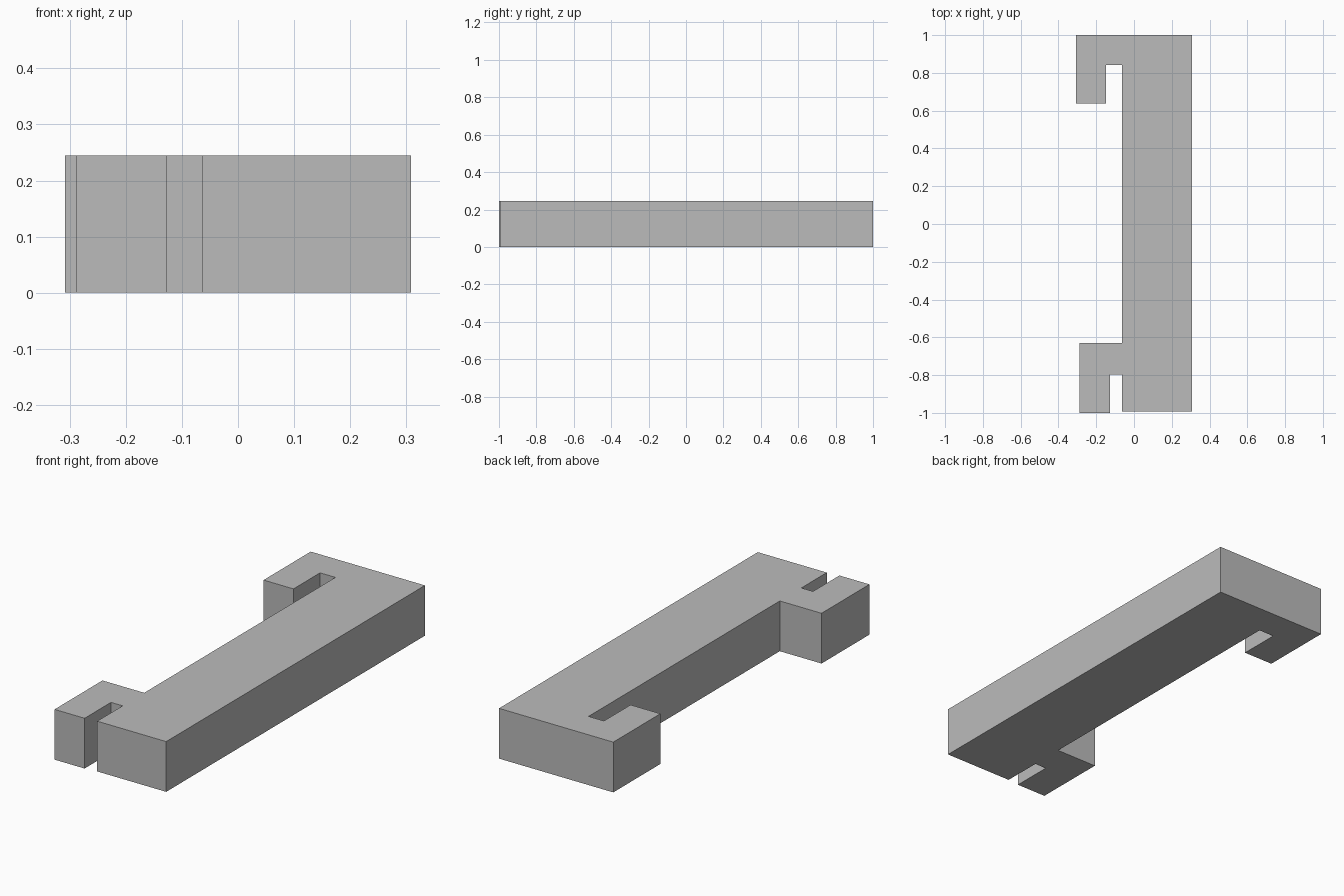
import bpy
import bmesh

default_cube = bpy.data.objects.get("Cube")
if default_cube:
    bpy.data.objects.remove(default_cube, do_unlink=True)

HEIGHT = 0.245

# Single plain grey plastic
grey = bpy.data.materials.new("plain_grey")
grey.use_nodes = True
colour = (0.5, 0.5, 0.5, 1.0)
grey.diffuse_color = colour
grey.node_tree.nodes["Principled BSDF"].inputs["Base Color"].default_value = colour


def extrude_profile(name, outline, height, material):
    """Fill a plan outline and raise it into a solid standing on the ground."""
    bm = bmesh.new()
    base = bm.faces.new([bm.verts.new((x, y, 0)) for x, y in outline])
    raised = bmesh.ops.extrude_face_region(bm, geom=[base], use_keep_orig=True)
    top = [v for v in raised["geom"] if isinstance(v, bmesh.types.BMVert)]
    bmesh.ops.translate(bm, verts=top, vec=(0, 0, height))
    bmesh.ops.recalc_face_normals(bm, faces=bm.faces)
    mesh = bpy.data.meshes.new(name)
    bm.to_mesh(mesh)
    bm.free()
    mesh.materials.append(material)
    obj = bpy.data.objects.new(name, mesh)
    bpy.context.collection.objects.link(obj)
    return obj


# Bar edges, shared by both hooks
left, inner = 0.308, -0.064
back, front = 1.0, -0.993

# Back hook: reaches out and turns toward the front
back_hook = [(inner, 0.842), (-0.147, 0.842), (-0.147, 0.637),
             (-0.308, 0.637), (-0.308, back)]

# Front hook: reaches out and turns toward the front, beside a narrow slot
front_hook = [(inner, -0.797), (-0.127, -0.797), (-0.127, -1.0),
              (-0.289, -1.0), (-0.289, -0.631), (inner, -0.631)]

outline = [(left, back), (left, front), (inner, front)] + front_hook + back_hook
extrude_profile("hooked_bar", outline, HEIGHT, grey)
